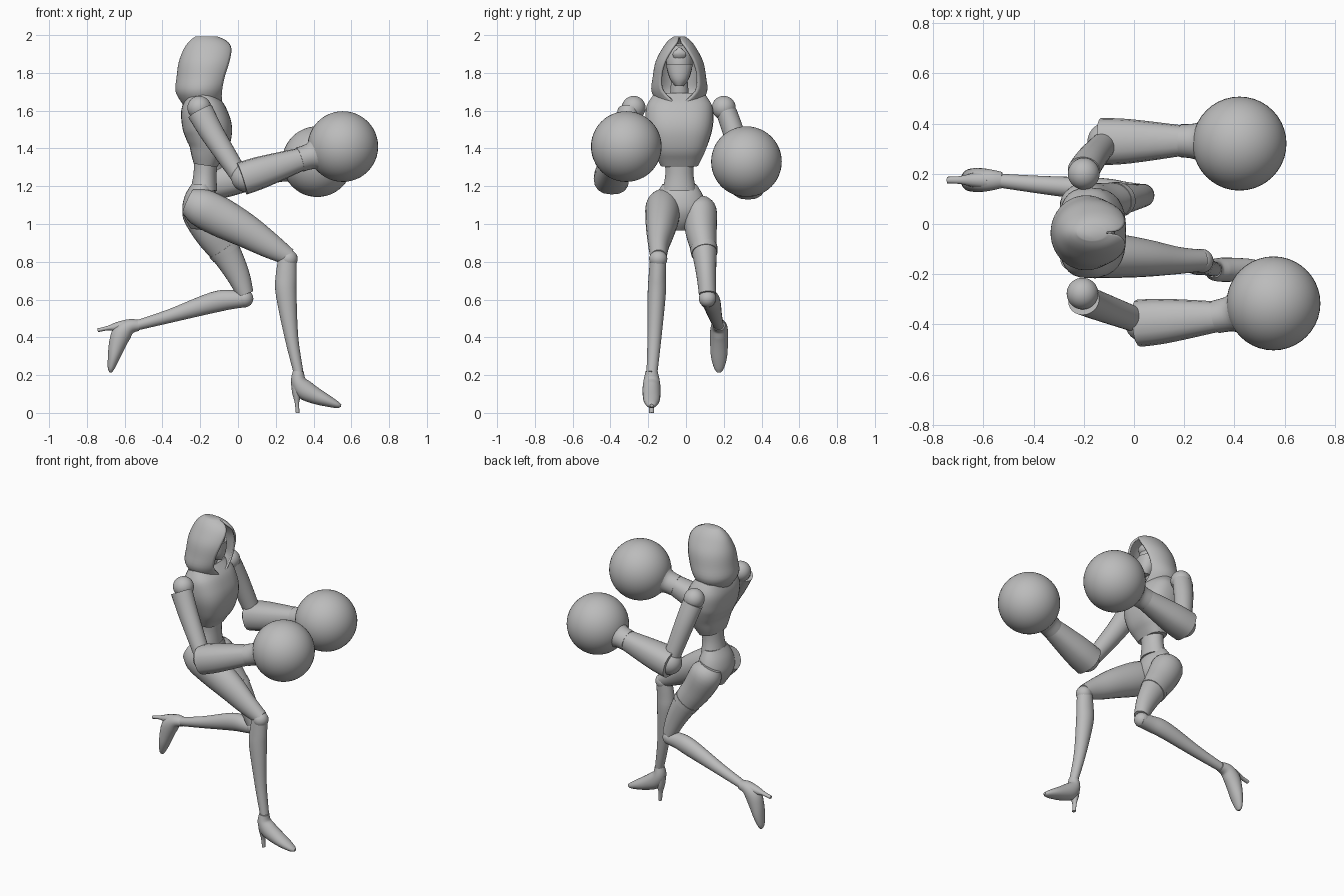
import bpy, bmesh, math
from mathutils import Vector, Matrix

cube = bpy.data.objects.get("Cube")
if cube:
    bpy.data.objects.remove(cube, do_unlink=True)

MID = -0.035  # the body's centre plane
grey = bpy.data.materials.new("plain_grey")
grey.use_nodes = True
grey.diffuse_color = (0.5, 0.5, 0.5, 1)
bsdf = next(n for n in grey.node_tree.nodes if n.type == 'BSDF_PRINCIPLED')
bsdf.inputs["Base Color"].default_value = grey.diffuse_color


def finish(name, bm, angle=40):
    bmesh.ops.recalc_face_normals(bm, faces=bm.faces[:])
    me = bpy.data.meshes.new(name)
    bm.to_mesh(me)
    bm.free()
    me.materials.append(grey)
    ob = bpy.data.objects.new(name, me)
    bpy.context.collection.objects.link(ob)
    bpy.ops.object.select_all(action='DESELECT')
    ob.select_set(True)
    bpy.context.view_layer.objects.active = ob
    bpy.ops.object.shade_smooth_by_angle(angle=math.radians(angle))
    return ob


def refine(rows, steps=4):
    """Smooth curve through rows of numbers."""
    v = [Vector(r) for r in rows]
    out = []
    for i in range(len(v) - 1):
        a, b, c, d = v[max(i - 1, 0)], v[i], v[i + 1], v[min(i + 2, len(v) - 1)]
        for k in range(steps):
            t = k / steps
            out.append(b + (c - a) * (t / 2) + (a * 2 - b * 5 + c * 4 - d) * (t * t / 2)
                       + (b * 3 - a - c * 3 + d) * (t ** 3 / 2))
    return out + [v[-1]]


def bridge(bm, rings, closed=True):
    for a, b in zip(rings, rings[1:]):
        n = len(a)
        for i in range(n if closed else n - 1):
            j = (i + 1) % n
            bm.faces.new((a[i], a[j], b[j], b[i]))


def limb(name, rows, sides=24, power=2.0, turn=None):
    """Tube through (x, y, z, radius in the side plane, radius across)."""
    pts = refine(rows)
    bm = bmesh.new()
    rings = []
    for i, p in enumerate(pts):
        tan = Vector(pts[min(i + 1, len(pts) - 1)][:3]) - Vector(pts[max(i - 1, 0)][:3])
        tan.normalize()
        side = Vector((0, 1, 0))
        side = (side - tan * side.dot(tan)).normalized()
        up = tan.cross(side)
        ring = []
        for k in range(sides):
            c, s = math.cos(math.tau * k / sides), math.sin(math.tau * k / sides)
            c = math.copysign(abs(c) ** (2 / power), c)
            s = math.copysign(abs(s) ** (2 / power), s)
            ring.append(bm.verts.new(Vector(p[:3]) + up * (c * p[3]) + side * (s * p[4])))
        rings.append(ring)
    bridge(bm, rings)
    bm.faces.new(rings[0])
    bm.faces.new(rings[-1])
    if turn:
        bmesh.ops.transform(bm, matrix=turn, verts=bm.verts[:])
    return finish(name, bm)


def trunk(name, rows, power=2.0):
    """Upright body section from (z, back, front, half width)."""
    return limb(name, [((b + f) / 2, MID, z, (f - b) / 2, w) for z, b, f, w in rows], 32, power)


def ball(name, pos, r, scale=(1, 1, 1)):
    bm = bmesh.new()
    bmesh.ops.create_uvsphere(bm, u_segments=40, v_segments=24, radius=r)
    bmesh.ops.scale(bm, vec=scale, verts=bm.verts[:])
    bmesh.ops.translate(bm, vec=pos, verts=bm.verts[:])
    return finish(name, bm)


# Body
trunk("chest", [(1.68, -.28, -.13, .14), (1.62, -.305, -.08, .175), (1.55, -.3, -.045, .18),
                (1.49, -.285, -.03, .172), (1.42, -.265, -.045, .15), (1.36, -.25, -.08, .125),
                (1.31, -.235, -.11, .1)], 2.6)
trunk("abdomen", [(1.4, -.23, -.1, .085), (1.27, -.235, -.113, .074), (1.18, -.25, -.11, .09)])
trunk("pelvis", [(1.21, -.245, -.14, .09), (1.15, -.28, -.11, .125), (1.08, -.295, -.1, .14),
                 (1.02, -.28, -.12, .1), (.97, -.25, -.16, .04)])
limb("neck", [(-.2, MID, 1.62, .055, .055), (-.17, MID, 1.78, .04, .042)])
trunk("head", [(1.74, -.17, -.1, .025), (1.78, -.22, -.085, .055), (1.85, -.25, -.085, .07),
               (1.91, -.25, -.1, .06), (1.95, -.21, -.13, .03)])
trunk("face_mask", [(1.73, -.15, -.095, .022), (1.77, -.17, -.077, .05), (1.845, -.18, -.075, .072)])
limb("brow_plate", [(-.1, MID, 1.88, .01, .03), (-.09, MID, 1.905, .012, .035),
                    (-.1, MID, 1.93, .01, .01)], 8)

# Hood: open rings from (z, back, front, half width, half opening)
bm = bmesh.new()
rings = []
for z, back, front, w, gap in refine([
        (1.63, -.29, -.085, .105, .01), (1.7, -.33, -.085, .147, .088), (1.78, -.325, -.07, .141, .1),
        (1.86, -.313, -.045, .126, .08), (1.93, -.285, -.035, .09, .04), (1.97, -.255, -.06, .06, .01),
        (1.993, -.225, -.11, .03, .002)]):
    a = math.asin(min(max(gap, 0.001) / w, 1))
    rx = (front - back) / (1 + math.cos(a))
    ring = []
    for k in range(41):
        t = a + (math.tau - 2 * a) * k / 40
        ring.append(bm.verts.new((back + rx + rx * math.cos(t), MID + w * math.sin(t), z)))
    rings.append(ring)
bridge(bm, rings, closed=False)
bm.faces.new(rings[-1])
hood = finish("hood", bm, 50)
shell = hood.modifiers.new("thickness", 'SOLIDIFY')
shell.thickness = 0.012
shell.offset = -1

# Front leg (right)
limb("right_thigh", [(-.265, -.115, 1.12, .07, .06), (-.2, -.122, 1.09, .1, .09),
                     (-.1, -.125, 1.04, .105, .09), (.04, -.135, .965, .09, .076),
                     (.17, -.145, .885, .068, .055), (.27, -.145, .825, .045, .043)])
ball("right_knee", (.268, -.147, .815), .048)
limb("right_shin", [(.262, -.147, .82, .048, .043), (.255, -.152, .72, .056, .046),
                    (.255, -.155, .63, .055, .048), (.283, -.167, .4, .036, .037),
                    (.32, -.18, .215, .026, .029)])

# Back leg (left)
limb("left_thigh", [(-.22, .06, 1.12, .07, .06), (-.2, .072, 1.07, .1, .09),
                    (-.14, .08, .96, .095, .083), (-.065, .097, .85, .08, .066),
                    (0, .107, .73, .062, .052), (.038, .113, .63, .045, .045)])
limb("left_thigh_band", [(-.08, .094, .872, .086, .073), (-.062, .098, .846, .083, .07)])
ball("left_knee", (.035, .114, .605), .046)
limb("left_shin", [(.05, .115, .6, .04, .042), (-.03, .12, .6, .05, .047), (-.13, .135, .585, .055, .048),
                   (-.36, .155, .513, .036, .036), (-.53, .172, .465, .027, .028)])

# High-heeled shoes, shaped with the ankle at the origin
left_turn = Matrix.Translation((-.53, .175, .463)) @ Matrix.Rotation(math.radians(82), 4, 'Y')
right_turn = Matrix.Translation((.32, -.182, .215))
for side, turn in (("left", left_turn), ("right", right_turn)):
    limb(side + "_shoe", [(0, 0, .005, .029, .032), (0, 0, -.045, .04, .043), (.03, 0, -.09, .052, .048),
                          (.085, 0, -.122, .045, .047), (.15, 0, -.15, .032, .042),
                          (.205, 0, -.172, .018, .026), (.226, 0, -.176, .007, .01)], turn=turn)
    limb(side + "_heel", [(-.01, 0, -.05, .03, .036), (-.008, 0, -.11, .025, .028),
                          (-.008, 0, -.16, .012, .016), (-.004, 0, -.215, .01, .013)], 12, turn=turn)

# Arms with padded gloves
limb("right_upper_arm", [(-.2, -.303, 1.595, .07, .06), (-.13, -.33, 1.47, .062, .057),
                         (.005, -.38, 1.26, .048, .05)])
limb("left_upper_arm", [(-.2, .215, 1.59, .065, .055), (-.17, .26, 1.46, .06, .056),
                        (-.115, .322, 1.24, .05, .05)])
ARMS = (("right", (-.205, -.277, 1.615), (.02, -.395, 1.24), (.34, -.368, 1.345), (.555, -.316, 1.41)),
        ("left", (-.2, .2, 1.615), (-.13, .328, 1.215), (.2, .332, 1.285), (.42, .32, 1.33)))
for side, shoulder, elbow, wrist, hand in ARMS:
    e, w, h = Vector(elbow), Vector(wrist), Vector(hand)
    ball(side + "_shoulder", shoulder, .063)
    ball(side + "_elbow", e + (w - e) * 0.06, .075)
    limb(side + "_forearm", [(*e, .088, .094), (*e.lerp(w, .35), .084, .088), (*w, .06, .06)], 16, 2.4)
    limb(side + "_glove_cuff", [(*w.lerp(e, .04), .066, .066), (*w.lerp(h, .2), .07, .072),
                                (*w.lerp(h, .38), .1, .1), (*w.lerp(h, .6), .14, .14)])
    ball(side + "_glove", h, .187)
